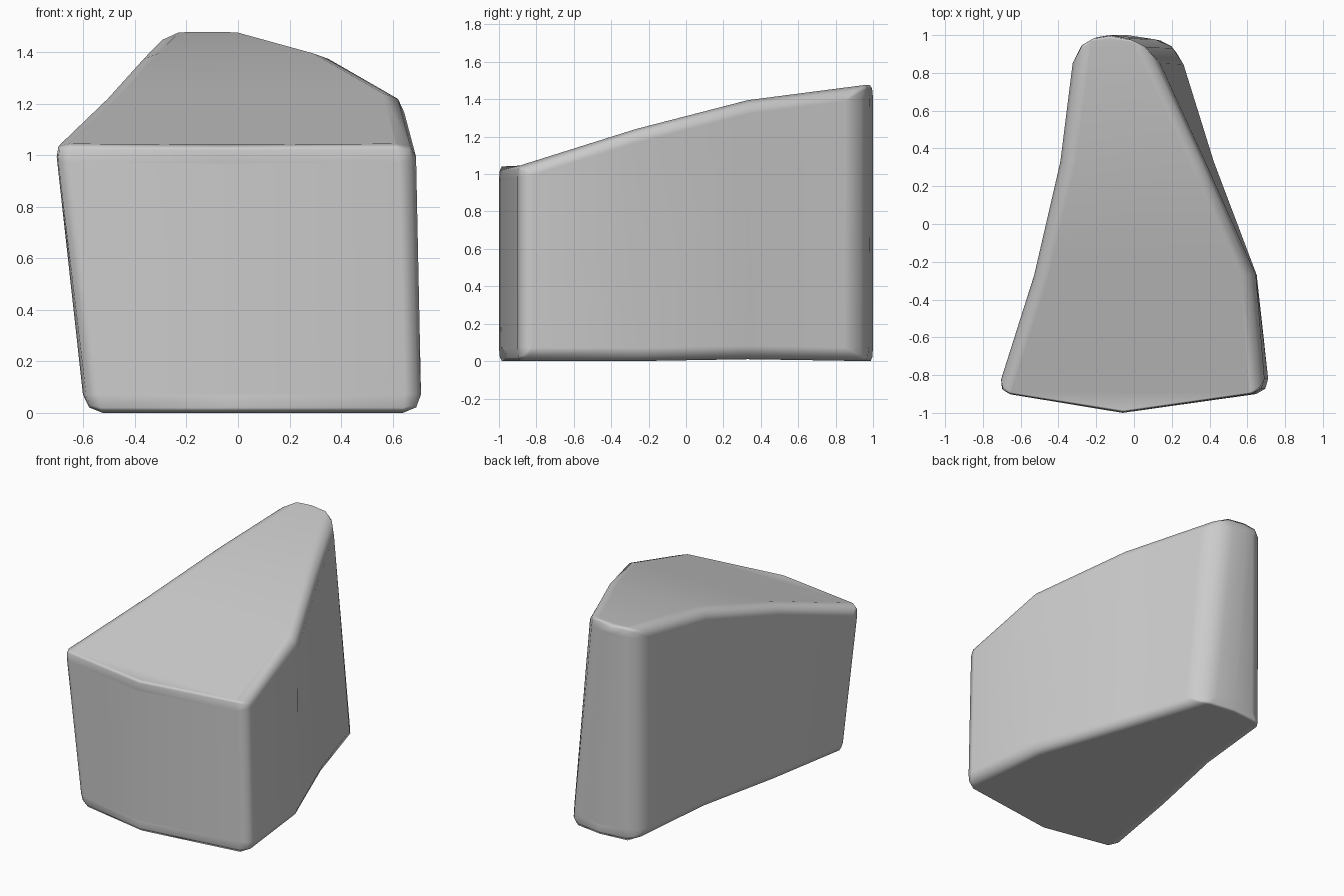
import bpy, bmesh

if "Cube" in bpy.data.objects:
    bpy.data.objects.remove(bpy.data.objects["Cube"])

# Outlines, clockwise from front-left: FL L1 L2 BL BC BR R2 R1 FR FC
top = [(-.735, -.89, 1.045), (-.53, -.27, 1.24), (-.39, .33, 1.395), (-.31, .97, 1.477),
       (-.13, 1.0, 1.478), (.08, .96, 1.477), (.375, .33, 1.395), (.645, -.27, 1.24),
       (.695, -.89, 1.045), (-.06, -1.0, 1.04)]
bottom = [(-.605, -.89, 0), (-.50, -.27, 0), (-.385, .33, .01), (-.31, .97, 0),
          (-.03, 1.0, 0), (.235, .96, 0), (.425, .33, .01), (.65, -.27, 0),
          (.72, -.89, 0), (-.06, -1.0, 0)]

bm = bmesh.new()
weight = bm.edges.layers.float.new("bevel_weight_edge")
t = [bm.verts.new(p) for p in top]
b = [bm.verts.new(p) for p in bottom]
n = len(t)

# Side walls
for i in range(n):
    j = (i + 1) % n
    bm.faces.new((t[i], t[j], b[j], b[i]))

# Caps, split across at each bend
for ring in (t, b):
    bm.faces.new((ring[9], ring[8], ring[0]))
    for i in range(3):
        bm.faces.new((ring[i], ring[8 - i], ring[7 - i], ring[i + 1]))
    bm.faces.new((ring[3], ring[5], ring[4]))
bmesh.ops.recalc_face_normals(bm, faces=bm.faces)

# Rounded rims and front corners, wider rounding on the back corners
for i in range(n):
    for ring in (t, b):
        bm.edges.get((ring[i], ring[(i + 1) % n]))[weight] = 0.6
for i, w in ((0, .6), (8, .6), (3, 1.0), (5, 1.0)):
    bm.edges.get((t[i], b[i]))[weight] = w

mesh = bpy.data.meshes.new("wedge_block")
bm.to_mesh(mesh)
bm.free()
block = bpy.data.objects.new("wedge_block", mesh)
bpy.context.collection.objects.link(block)

bevel = block.modifiers.new("rounded_edges", 'BEVEL')
bevel.limit_method = 'WEIGHT'
bevel.width = 0.12
bevel.segments = 2
bevel.use_clamp_overlap = False
bevel.harden_normals = True

bpy.context.view_layer.objects.active = block
block.select_set(True)
for p in mesh.polygons:
    p.use_smooth = True
